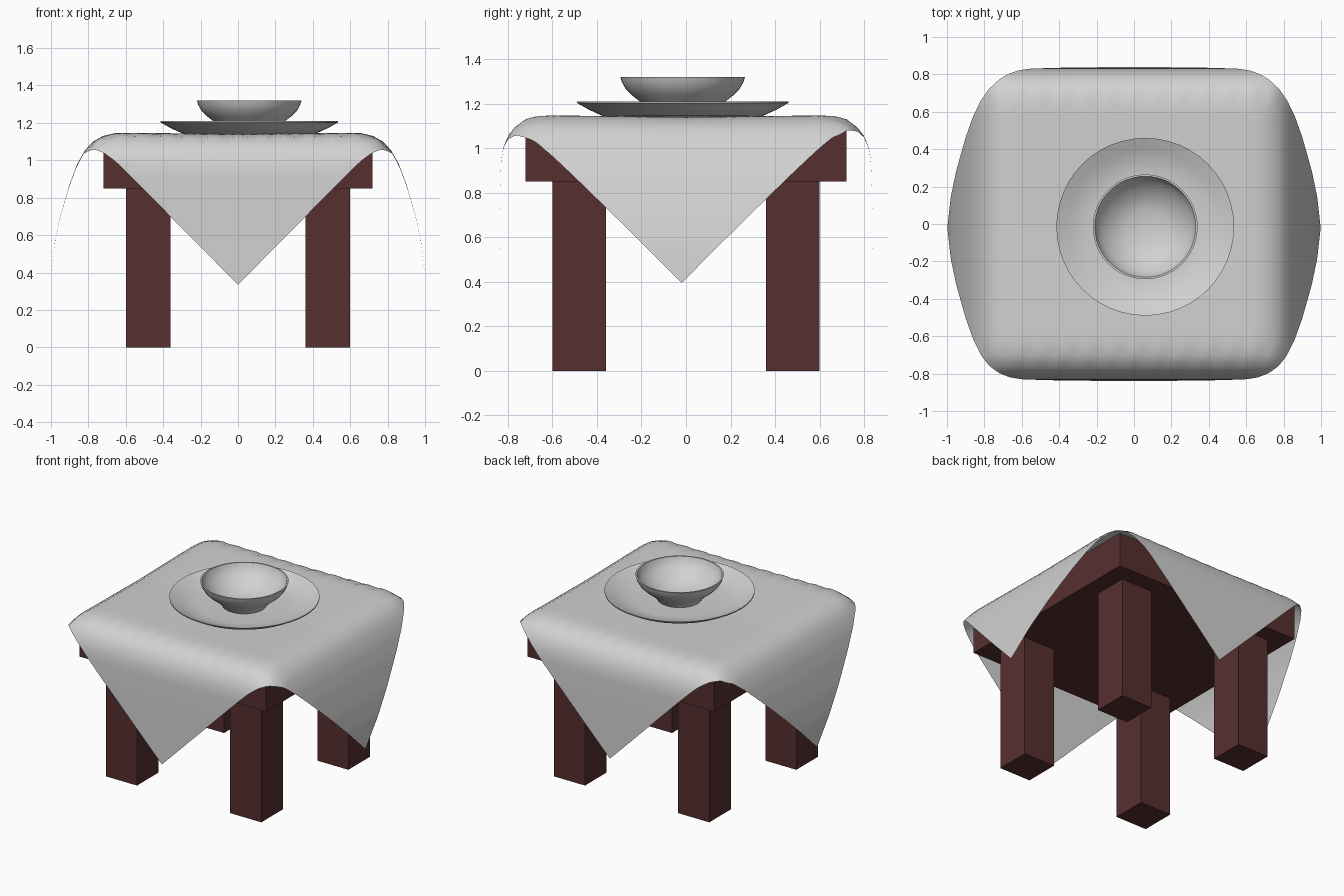
import bpy, bmesh, math

if "Cube" in bpy.data.objects:
    bpy.data.objects.remove(bpy.data.objects["Cube"])


def material(name, rgb):
    m = bpy.data.materials.new(name)
    m.diffuse_color = (*rgb, 1)
    m.use_nodes = True
    m.node_tree.nodes["Principled BSDF"].inputs["Base Color"].default_value = m.diffuse_color
    return m


wood = material("dark red wood", (0.095, 0.028, 0.028))
grey = material("plain grey", (0.64, 0.64, 0.64))


def finish(bm, name, mat, smooth=None):
    mesh = bpy.data.meshes.new(name)
    bm.to_mesh(mesh)
    bm.free()
    mesh.materials.append(mat)
    ob = bpy.data.objects.new(name, mesh)
    bpy.context.collection.objects.link(ob)
    if smooth:
        bpy.ops.object.select_all(action='DESELECT')
        ob.select_set(True)
        bpy.context.view_layer.objects.active = ob
        bpy.ops.object.shade_smooth_by_angle(angle=math.radians(smooth))
    return ob


def box(name, centre, size):
    bm = bmesh.new()
    bmesh.ops.create_cube(bm, size=1)
    for v in bm.verts:
        v.co = [c + s * k for c, s, k in zip(centre, size, v.co)]
    return finish(bm, name, wood)


def lathe(name, profile, x, y, steps=48):
    bm = bmesh.new()
    vs = [bm.verts.new((r, 0, z)) for r, z in profile]
    es = [bm.edges.new(p) for p in zip(vs, vs[1:])]
    bmesh.ops.spin(bm, geom=vs + es, cent=(0, 0, 0), axis=(0, 0, 1),
                   angle=math.tau, steps=steps, use_merge=True)
    bmesh.ops.remove_doubles(bm, verts=bm.verts[:], dist=0.0005)
    bmesh.ops.recalc_face_normals(bm, faces=bm.faces[:])
    bmesh.ops.translate(bm, verts=bm.verts[:], vec=(x, y, 0))
    return finish(bm, name, grey, 40)


# Table
box("table_top", (0, 0, 0.97), (1.44, 1.44, 0.24))
for sx, sy, name in ((-1, -1, "front_left_leg"), (1, -1, "front_right_leg"),
                     (-1, 1, "back_left_leg"), (1, 1, "back_right_leg")):
    box(name, (sx * 0.48, sy * 0.48, 0.425), (0.24, 0.24, 0.85))

# Cloth: a square turned 45 degrees, bent over the edges along two profiles
SIDE = [(0, -.003), (.6, .003), (.66, .001), (.72, -.013), (.78, -.047), (.82, -.093),
        (.86, -.165), (.90, -.27), (.95, -.44), (.98, -.58), (1.0, -.76)]
FRONT = [(0, -.003), (.6, .004), (.66, 0), (.72, -.015), (.77, -.05), (.80, -.09),
         (.82, -.14), (.83, -.20), (.835, -.34), (.838, -.56), (.84, -.82)]


def bend(profile, s):
    """Point on a profile at signed arc length s, and its drop."""
    d, sign = abs(s), (1 if s >= 0 else -1)
    for i, (p, q) in enumerate(zip(profile, profile[1:])):
        step = math.dist(p, q)
        if d <= step or i == len(profile) - 2:
            t = d / step
            return sign * (p[0] + (q[0] - p[0]) * t), p[1] + (q[1] - p[1]) * t
        d -= step


N, D = 72, 1.53
bm = bmesh.new()
grid = []
for i in range(N + 1):
    row = []
    for j in range(N + 1):
        a, b = 2 * i / N - 1, 2 * j / N - 1
        u, v = (a + b) / 2 * D, (b - a) / 2 * D - 0.02
        x, dx = bend(SIDE, u)
        y, dy = bend(FRONT, v)
        # faint ripples along the front and back edges
        ripple = 0.004 * math.cos(u * 50) * math.exp(-((abs(v) - 0.7) / 0.06) ** 2)
        row.append(bm.verts.new((x, y, 1.14 + dx + dy + ripple)))
    grid.append(row)
for i in range(N):
    for j in range(N):
        bm.faces.new((grid[i][j], grid[i + 1][j], grid[i + 1][j + 1], grid[i][j + 1]))
bm.normal_update()
if grid[N // 2][N // 2].normal.z < 0:
    bmesh.ops.reverse_faces(bm, faces=bm.faces[:])
finish(bm, "tablecloth", grey, 60)

# Plate and bowl
lathe("plate", [(0, 1.138), (.30, 1.138), (.36, 1.145), (.42, 1.172), (.475, 1.203),
                (.475, 1.21), (.41, 1.181), (.35, 1.158), (.28, 1.15), (0, 1.15)],
      0.06, -0.015)
lathe("bowl", [(0, 1.152), (.14, 1.152), (.155, 1.175), (.19, 1.208), (.225, 1.235),
               (.255, 1.265), (.272, 1.295), (.28, 1.32), (.27, 1.32), (.262, 1.296),
               (.245, 1.268), (.21, 1.235), (.16, 1.198), (.10, 1.175), (0, 1.168)],
      0.06, -0.015)
